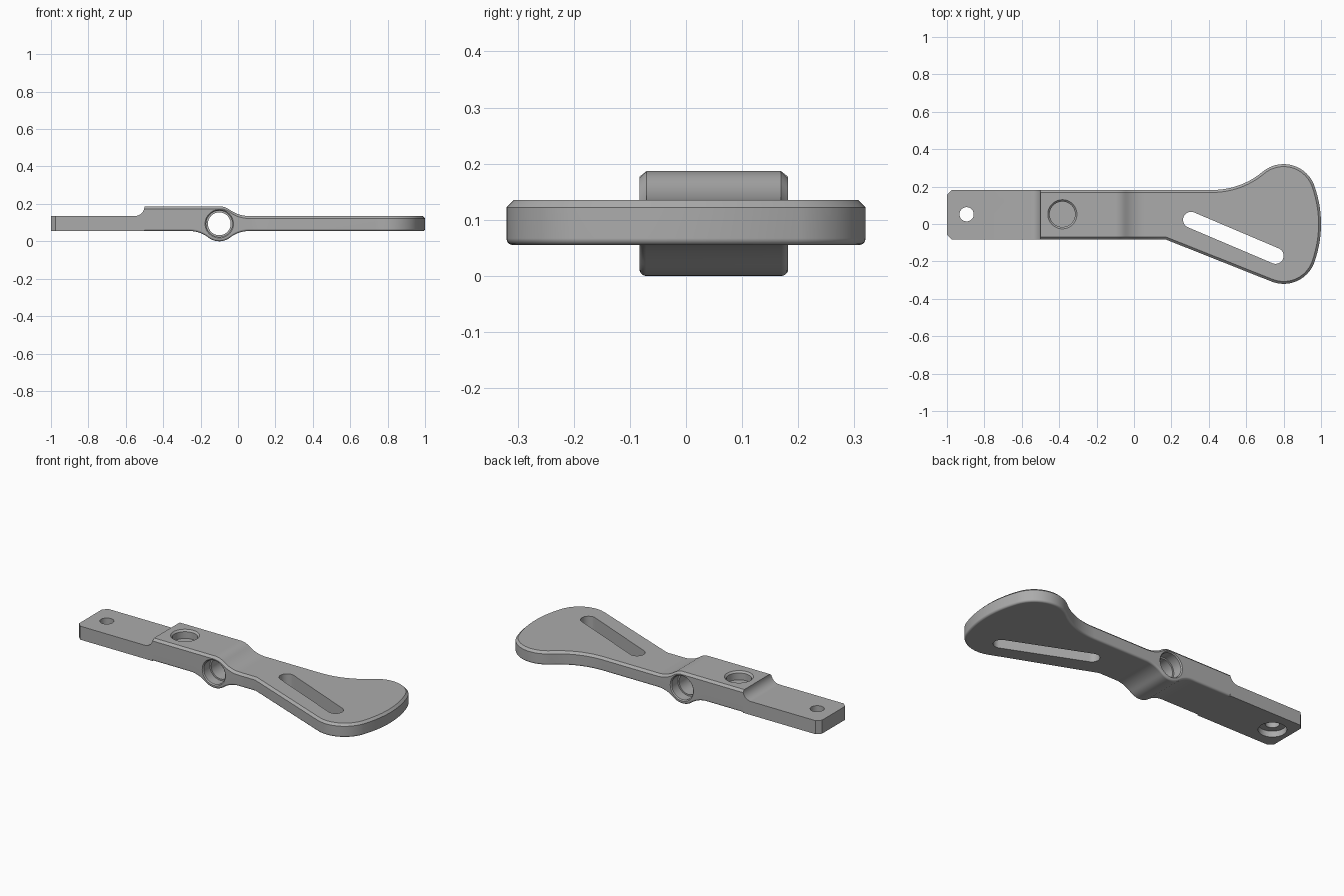
import bpy, bmesh
from math import sin, cos, pi, sqrt, radians
from mathutils import Matrix, Vector

cube = bpy.data.objects.get("Cube")
if cube:
    bpy.data.objects.remove(cube)

grey = bpy.data.materials.new("satin grey")
grey.use_nodes = True
grey.diffuse_color = (0.41, 0.41, 0.41, 1)
grey.node_tree.nodes["Principled BSDF"].inputs["Base Color"].default_value = grey.diffuse_color

BACK, FRONT, MID = 0.182, -0.083, 0.052     # edges and centre line of the bar
PLATE_LO, PLATE_HI, TOP = 0.055, 0.135, 0.187
HUB_X, HUB_R = -0.1, 0.0935                 # hub is as tall as its radius above ground
STEP_X, STEP_R = -0.5, TOP - PLATE_HI
CHAMFER, FILLET = 0.013, 0.012


def skin(name, rings, caps=None):
    """Join equal-sized rings into a closed solid; caps lists index faces for the ends."""
    bm = bmesh.new()
    rows = [[bm.verts.new(p) for p in ring] for ring in rings]
    n = len(rows[0])
    for a, b in zip(rows, rows[1:]):
        for i in range(n):
            j = (i + 1) % n
            bm.faces.new((a[i], a[j], b[j], b[i]))
    for face in caps or [range(n)]:
        bm.faces.new([rows[0][i] for i in reversed(face)])
        bm.faces.new([rows[-1][i] for i in face])
    bmesh.ops.remove_doubles(bm, verts=bm.verts, dist=1e-5)
    bmesh.ops.recalc_face_normals(bm, faces=bm.faces)
    mesh = bpy.data.meshes.new(name)
    bm.to_mesh(mesh)
    bm.free()
    mesh.materials.append(grey)
    obj = bpy.data.objects.new(name, mesh)
    bpy.context.collection.objects.link(obj)
    return obj


def arc(cx, cy, r, start, end, steps):
    angles = [radians(start + (end - start) * k / steps) for k in range(steps + 1)]
    return [(cx + r * cos(a), cy + r * sin(a)) for a in angles]


def lathe(name, profile, matrix):
    """Solid of revolution from (radius, height) pairs."""
    rings = [[matrix @ Vector((x, y, h)) for x, y in arc(0, 0, r, 0, 360, 48)[:-1]]
             for r, h in profile]
    return skin(name, rings)


def swell(x, flat):
    """Height from the hub axis: hub circle blended into a flat by a concave arc."""
    d, reach = abs(x - HUB_X), 0.16
    blend = (reach ** 2 + flat ** 2 - HUB_R ** 2) / (2 * (HUB_R - flat))
    if d >= reach:
        return flat
    if d < reach * HUB_R / (HUB_R + blend):
        return sqrt(HUB_R ** 2 - d ** 2)
    return flat + blend - sqrt(blend ** 2 - (reach - d) ** 2)


def z_low(x):
    return HUB_R - swell(x, HUB_R - PLATE_LO)


def z_high(x):
    if x > HUB_X:
        return HUB_R + swell(x, PLATE_HI - HUB_R)
    if x >= STEP_X - 1e-6:
        return TOP
    run = max(0, x - (STEP_X - STEP_R))
    return TOP - sqrt(STEP_R ** 2 - run ** 2)


# Plan outline: straight bar with clipped corners, then the flared head
xs = [-1, -0.975]
xs += [STEP_X - STEP_R + STEP_R * sin(pi / 2 * k / 8) for k in range(9)]
xs += [HUB_X + 0.17 * k / 18 for k in range(-18, 19)] + [0.17]
lower = [(x, FRONT) for x in xs]
upper = [(x, BACK) for x in xs]
lower[0], upper[0] = (-1, FRONT + 0.025), (-1, BACK - 0.025)
head = arc(0.8, -0.145, 0.175, -111.7, -20, 20)
head += arc(0.4, 0, 0.6, -20, 20, 14)[1:-1]
head += arc(0.8, 0.145, 0.175, 20, 129.9, 22)
head += arc(0.42, 0.599, 0.417, -50.1, -90, 12)[1:]
outline = [Vector(p) for p in lower + head + upper[::-1]]
count, cols = len(outline), len(xs)


def edge_normal(a, b):
    d = (b - a).normalized()
    return Vector((d.y, -d.x))


def body_ring(inset, rise, from_top):
    """Outline moved inward and lifted onto the lower or upper side profile."""
    ring = []
    for i, p in enumerate(outline):
        n1 = edge_normal(outline[i - 1], p)
        n2 = edge_normal(p, outline[(i + 1) % count])
        miter = (n1 + n2) / (1 + n1.dot(n2))
        soft = 1 if p.x > STEP_X - 0.0005 else 0
        q = p - miter * inset * soft
        z = z_high(p.x) if from_top else z_low(p.x)
        ring.append((q.x, q.y, z + rise * soft))
    return ring


rings = []
for k in range(6):
    a = pi / 2 * k / 5
    rings.append(body_ring(FILLET * (1 - sin(a)), FILLET * (1 - cos(a)), False))
rings += [body_ring(0, -CHAMFER, True), body_ring(CHAMFER, 0, True)]
caps = [[i, i + 1, count - 2 - i, count - 1 - i] for i in range(cols - 1)]
caps.append(list(range(cols - 1, count - cols + 1)))
lever = skin("lever_body", rings, caps)

# Cutters: countersunk end hole, blind top pocket, stepped hub bore, slanted slot
end_hole = lathe("end_hole_cutter",
                 [(0.075, -0.05), (0.075, 0.09), (0.038, 0.09), (0.038, 0.3)],
                 Matrix.Translation((-0.895, MID, 0)))
pocket = lathe("pocket_cutter",
               [(0.068, -0.05), (0.068, -0.01), (0.083, 0.005)],
               Matrix.Translation((-0.383, MID, TOP)))
half = (BACK - FRONT) / 2
side = [(0.08, half + 0.004), (0.07, half - 0.006), (0.07, 0.07), (0.061, 0.07)]
bore = lathe("hub_bore_cutter",
             [(r, -h) for r, h in side] + side[::-1],
             Matrix.Translation((HUB_X, (FRONT + BACK) / 2, HUB_R))
             @ Matrix.Rotation(-pi / 2, 4, "X"))
slot_loop = arc(0.305, 0.022, 0.043, 67, 247, 14) + arc(0.757, -0.17, 0.043, -113, 67, 14)
slot = skin("slot_cutter", [[(x, y, z) for x, y in slot_loop] for z in (-0.1, 0.3)])

bpy.ops.object.select_all(action="DESELECT")
lever.select_set(True)
bpy.context.view_layer.objects.active = lever
for cutter in (end_hole, pocket, bore, slot):
    cutter.hide_render = True
    mod = lever.modifiers.new(cutter.name, "BOOLEAN")
    mod.operation, mod.solver, mod.object = "DIFFERENCE", "EXACT", cutter
    bpy.ops.object.modifier_apply(modifier=mod.name)
    bpy.data.objects.remove(cutter)

# Smooth curved surfaces, crisp chamfers and flat faces
bpy.ops.object.shade_smooth_by_angle(angle=radians(30))
weighted = lever.modifiers.new("flat_face_normals", "WEIGHTED_NORMAL")
weighted.keep_sharp = True
